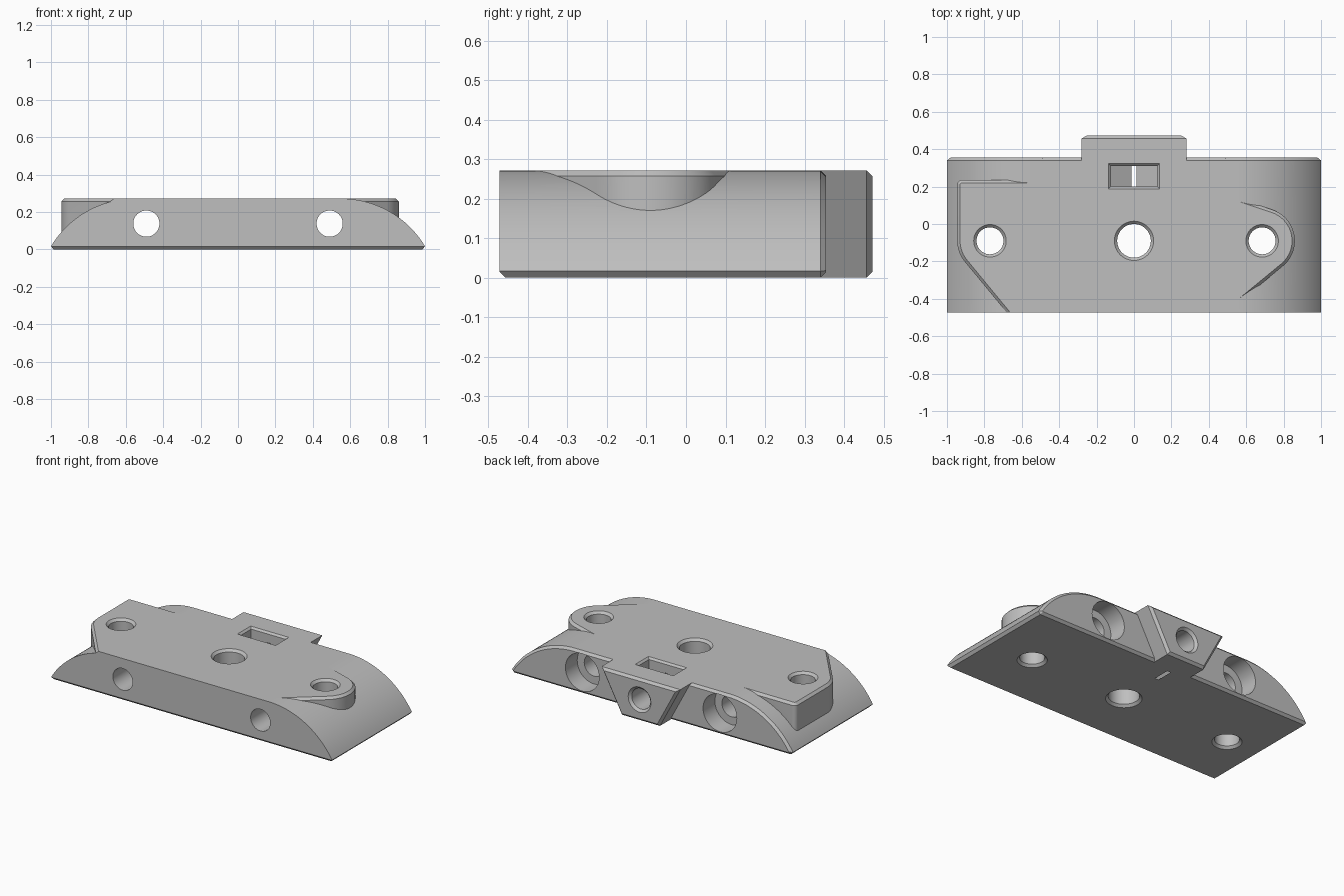
import bpy, bmesh
from math import sin, cos, pi, radians, asin, sqrt, atan2

if "Cube" in bpy.data.objects:
    bpy.data.objects.remove(bpy.data.objects["Cube"])

H = 0.272               # plate height
FRONT, BACK, TAB_BACK = -0.472, 0.355, 0.472
C = 0.015               # chamfer size
BORE_Y, MID_Z = -0.09, 0.138

grey = bpy.data.materials.new("grey plastic")
grey.use_nodes = True
colour = (0.52, 0.52, 0.52, 1)
grey.diffuse_color = colour
grey.node_tree.nodes["Principled BSDF"].inputs["Base Color"].default_value = colour


def loft(name, rings, chamfer=None):
    """Closed solid through rings of points; chamfer picks edges to bevel."""
    bm = bmesh.new()
    rows = [[bm.verts.new(p) for p in ring] for ring in rings]
    n = len(rows[0])
    for a, b in zip(rows, rows[1:]):
        for i in range(n):
            j = (i + 1) % n
            bm.faces.new((a[i], a[j], b[j], b[i]))
    bm.faces.new(rows[0][::-1])
    bm.faces.new(rows[-1])
    bmesh.ops.recalc_face_normals(bm, faces=bm.faces)
    if chamfer:
        edges = [e for e in bm.edges if chamfer(e.verts[0].co, e.verts[1].co)]
        bmesh.ops.bevel(bm, geom=edges, offset=C, segments=1, affect='EDGES')
    mesh = bpy.data.meshes.new(name)
    bm.to_mesh(mesh)
    bm.free()
    mesh.materials.append(grey)
    obj = bpy.data.objects.new(name, mesh)
    bpy.context.collection.objects.link(obj)
    return obj


def along_y(points, *ys):
    return [[(x, y, z) for x, z in points] for y in ys]


def along_z(points, *zs):
    return [[(x, y, z) for x, y in points] for z in zs]


def arc(cx, cy, r, a0, a1, n=24):
    return [(cx + r * cos(a0 + (a1 - a0) * i / n),
             cy + r * sin(a0 + (a1 - a0) * i / n)) for i in range(n + 1)]


def bore(name, stations, x, upright=True):
    """Round cutter from (distance, radius) stations along z or y."""
    rings = []
    for t, r in stations:
        circle = arc(0, 0, r, 0, 2 * pi, 48)[:-1]
        rings.append([(x + u, BORE_Y + v, t) if upright else (x + u, t, MID_Z + v)
                      for u, v in circle])
    return loft(name, rings)


def combine(target, other, operation):
    mod = target.modifiers.new(other.name, 'BOOLEAN')
    mod.operation, mod.object, mod.solver = operation, other, 'EXACT'
    bpy.context.view_layer.objects.active = target
    bpy.ops.object.modifier_apply(modifier=mod.name)
    bpy.data.objects.remove(other)


# Plate with round shoulders at both ends
R, flat = 0.524, 0.55
end = asin((1 - flat) / R)
right = arc(flat, H - R, R, pi / 2 - end, pi / 2, 32)
profile = [(1 - C, 0)] + right + [(-x, z) for x, z in right[::-1]] + [(C - 1, 0)]
plate = loft("mounting_plate", along_y(profile, FRONT, BACK),
             lambda a, b: min(a.y, b.y) > BACK - 0.001
             or (max(a.y, b.y) < FRONT + 0.001 and max(a.z, b.z) < 0.001))


def top_rim(a, b):
    return min(a.z, b.z) > H - 0.001 and max(abs(a.x), abs(b.x)) > 0.56


# Square lug with a slanted front corner
slant = atan2(-0.64, -0.77)
square = ([(-0.3, 0.235)] + arc(-0.92, 0.21, 0.025, pi / 2, pi, 6)
          + arc(-0.77, BORE_Y, 0.175, -pi, slant, 12)
          + [(-0.682, FRONT), (-0.3, FRONT)])
combine(plate, loft("square_lug", along_z(square, 0.04, H),
                    lambda a, b: top_rim(a, b) and max(a.y, b.y) > FRONT + 0.01), 'UNION')

# Rounded lug
lug = ([(0.3, -0.636 + 0.2)] + [(0.55, -0.428)]
       + arc(0.685, BORE_Y, 0.175, atan2(-0.772, 0.636), atan2(0.949, 0.316), 28)
       + [(0.5, 0.156), (0.3, 0.156)])
combine(plate, loft("rounded_lug", along_z(lug, 0.04, H), top_rim), 'UNION')

# Tapered tab at the back
tab = [(0.28, H), (-0.28, H), (-0.135, 0), (0.135, 0)]
combine(plate, loft("back_tab", along_y(tab, 0.28, TAB_BACK),
                    lambda a, b: min(a.y, b.y) > TAB_BACK - 0.001), 'UNION')

# Upright holes, countersunk at both ends
for x, r in ((-0.77, 0.072), (0, 0.09), (0.685, 0.072)):
    combine(plate, bore("upright_hole", [
        (-C, r + 2 * C), (C, r), (H - C, r), (H + C, r + 2 * C)], x), 'DIFFERENCE')

# Level bolt holes with wide counterbores at the back
for x in (-0.49, 0.49):
    combine(plate, bore("bolt_hole", [
        (-0.6, 0.07), (0.235, 0.07), (0.235, 0.12), (0.4, 0.12)], x, False), 'DIFFERENCE')

# Tab screw hole
combine(plate, bore("tab_hole", [
    (0.12, 0.066), (TAB_BACK - C, 0.066), (TAB_BACK + C, 0.066 + 2 * C)], 0, False), 'DIFFERENCE')

# Nut slot with a vee bottom and a chamfered mouth
w, y0, y1 = 0.124, 0.2, 0.311
nut = [(w, H + 0.05), (-w, H + 0.05), (-w, 0.064), (0, -0.0075), (w, 0.064)]
combine(plate, loft("nut_slot", along_y(nut, y0, y1)), 'DIFFERENCE')


def mouth(z, g):
    return [(w + g, y0 - g, z), (w + g, y1 + g, z), (-w - g, y1 + g, z), (-w - g, y0 - g, z)]


combine(plate, loft("slot_mouth", [mouth(H - 0.012, 0), mouth(H + 0.012, 0.024)]), 'DIFFERENCE')

# Smooth the round surfaces, keep the edges crisp
bpy.ops.object.select_all(action='DESELECT')
plate.select_set(True)
bpy.context.view_layer.objects.active = plate
bpy.ops.object.shade_smooth_by_angle(angle=radians(25))
